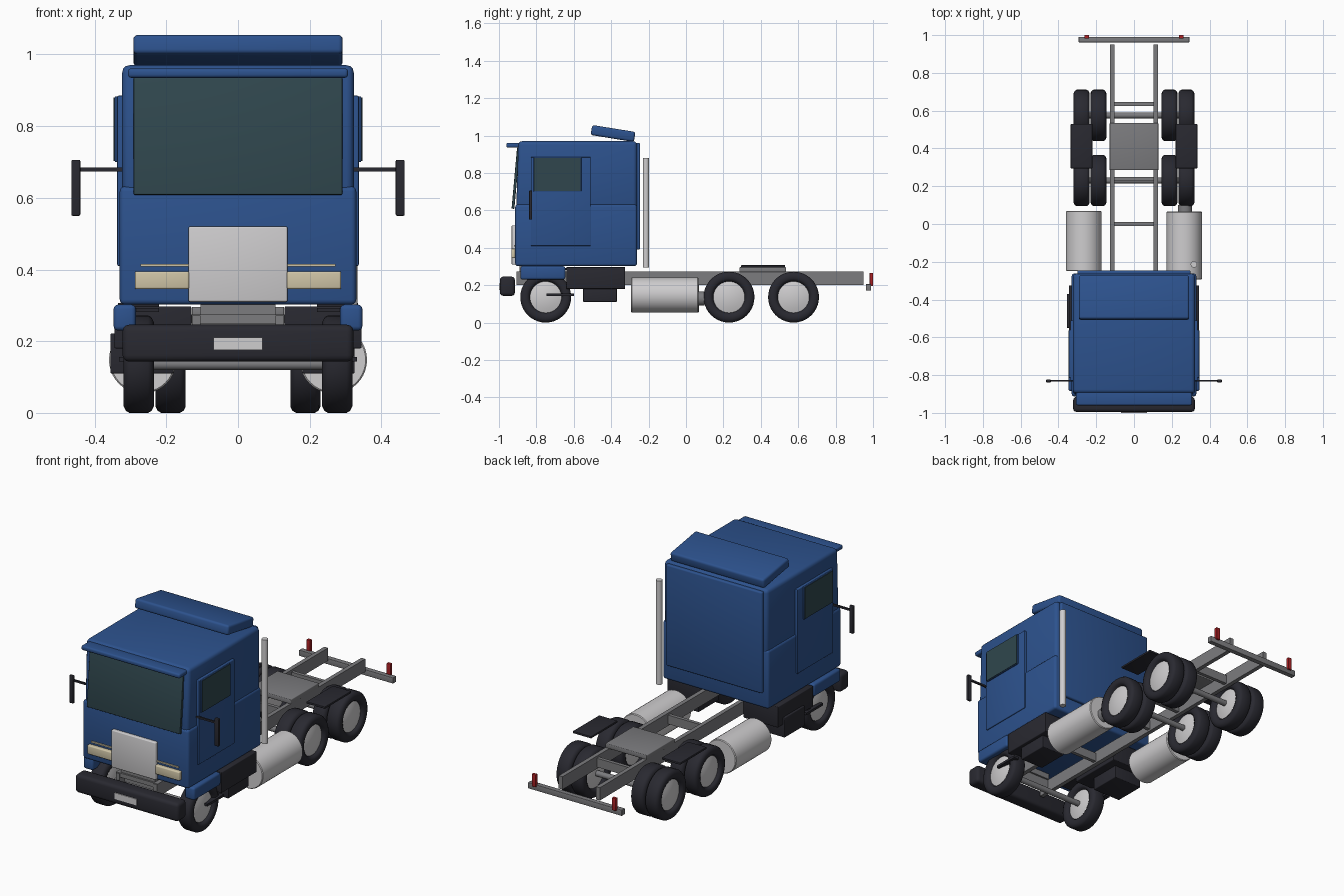
import bpy, bmesh, math
from mathutils import Matrix, Vector

if "Cube" in bpy.data.objects:
    bpy.data.objects.remove(bpy.data.objects["Cube"])


def mat(name, r, g, b):
    m = bpy.data.materials.new(name)
    m.diffuse_color = (r, g, b, 1)
    m.use_nodes = True
    m.node_tree.nodes["Principled BSDF"].inputs["Base Color"].default_value = m.diffuse_color
    return m


BLUE = mat("blue_paint", 0.026, 0.085, 0.27)
DARK = mat("dark_rubber", 0.022, 0.022, 0.03)
GLASS = mat("tinted_glass", 0.029, 0.062, 0.075)
SILVER = mat("silver_metal", 0.62, 0.61, 0.62)
GREY = mat("chassis_grey", 0.2, 0.2, 0.21)
BEIGE = mat("headlight_cream", 0.62, 0.55, 0.38)
RED = mat("red_lamp", 0.4, 0.015, 0.018)


def finish(bm, name, mats):
    bmesh.ops.recalc_face_normals(bm, faces=bm.faces)
    me = bpy.data.meshes.new(name)
    bm.to_mesh(me)
    bm.free()
    for m in mats:
        me.materials.append(m)
    ob = bpy.data.objects.new(name, me)
    bpy.context.collection.objects.link(ob)
    bpy.context.view_layer.objects.active = ob
    ob.select_set(True)
    bpy.ops.object.shade_smooth_by_angle(angle=math.radians(35))
    ob.select_set(False)
    return ob


def box(name, m, x, y, z, bevel=0.0, tilt=0.0, top_shift=0.0):
    """Box from (min, max) ranges; tilt turns it about x, top_shift moves the top front edge in y."""
    c = Vector([(r[0] + r[1]) / 2 for r in (x, y, z)])
    s = [r[1] - r[0] for r in (x, y, z)]
    bm = bmesh.new()
    bmesh.ops.create_cube(bm, size=1)
    for v in bm.verts:
        front_top = v.co.y < 0 and v.co.z > 0
        v.co = Vector([v.co[i] * s[i] for i in range(3)])
        if front_top:
            v.co.y += top_shift
    if bevel:
        bmesh.ops.bevel(bm, geom=bm.edges[:], offset=bevel, segments=3, profile=0.5, affect='EDGES')
    bm.transform(Matrix.Translation(c) @ Matrix.Rotation(tilt, 4, 'X'))
    return finish(bm, name, [m])


def pair(name, m, x, y, z, **kw):
    """Same box on the right and left sides."""
    box("right_" + name, m, x, y, z, **kw)
    box("left_" + name, m, (-x[1], -x[0]), y, z, **kw)


def lathe(name, mats, profile, centre, axis, hub_radius=0.0, n=40):
    """Spin (offset, radius) points about x, y or z; faces inside hub_radius take the second material."""
    bm = bmesh.new()
    rings = []
    for h, r in profile:
        if r == 0:
            rings.append([bm.verts.new((0, 0, h))])
        else:
            rings.append([bm.verts.new((r * math.cos(2 * math.pi * i / n),
                                        r * math.sin(2 * math.pi * i / n), h)) for i in range(n)])
    for k in range(len(rings) - 1):
        a, b = rings[k], rings[k + 1]
        hub = max(profile[k][1], profile[k + 1][1]) <= hub_radius
        for i in range(n):
            vs = []
            for v in (a[i % len(a)], a[(i + 1) % len(a)], b[(i + 1) % len(b)], b[i % len(b)]):
                if v not in vs:
                    vs.append(v)
            bm.faces.new(vs).material_index = 1 if hub else 0
    turn = {'X': Matrix.Rotation(math.pi / 2, 4, 'Y'),
            'Y': Matrix.Rotation(-math.pi / 2, 4, 'X'), 'Z': Matrix.Identity(4)}[axis]
    bm.transform(Matrix.Translation(centre) @ turn)
    return finish(bm, name, mats)


def rod(name, m, r, length, centre, axis, edge=0.0):
    h = length / 2
    if edge:
        prof = [(-h, 0), (-h, r - edge), (-h + edge, r), (h - edge, r), (h, r - edge), (h, 0)]
    else:
        prof = [(-h, 0), (-h, r), (h, r), (h, 0)]
    return lathe(name, [m], prof, centre, axis)


# Cab shell
box("cab_lower", BLUE, (-0.33, 0.33), (-0.913, -0.262), (0.302, 0.632), bevel=0.014)
box("cab_upper", BLUE, (-0.323, 0.323), (-0.908, -0.262), (0.60, 0.97), bevel=0.02, top_shift=0.012)
box("cab_back_panel", BLUE, (-0.30, 0.30), (-0.27, -0.245), (0.39, 0.96), bevel=0.008)
box("roof_fairing", BLUE, (-0.292, 0.292), (-0.507, -0.273), (0.984, 1.038), bevel=0.012, tilt=-0.16)
box("sun_visor", BLUE, (-0.307, 0.307), (-0.96, -0.885), (0.935, 0.961), bevel=0.009)
box("windshield", GLASS, (-0.291, 0.291), (-0.918, -0.903), (0.608, 0.935), bevel=0.003, tilt=-0.09)

# Doors, side windows and cab corner fenders
pair("door", BLUE, (0.30, 0.337), (-0.83, -0.51), (0.41, 0.885), bevel=0.004)
pair("window_frame", BLUE, (0.31, 0.344), (-0.815, -0.56), (0.70, 0.883), bevel=0.003)
pair("side_window", GLASS, (0.341, 0.347), (-0.812, -0.563), (0.703, 0.88))
pair("corner_fender", BLUE, (0.285, 0.347), (-0.885, -0.645), (0.23, 0.302), bevel=0.012)
pair("wheel_arch_plate", DARK, (0.22, 0.325), (-0.86, -0.64), (0.282, 0.292))

# Mirrors
pair("mirror_arm", DARK, (0.32, 0.45), (-0.835, -0.825), (0.674, 0.684))
pair("mirror", DARK, (0.44, 0.465), (-0.839, -0.823), (0.55, 0.706), bevel=0.004)

# Front trim
box("grille", SILVER, (-0.138, 0.138), (-0.932, -0.90), (0.31, 0.52), bevel=0.005)
pair("headlight", BEIGE, (0.136, 0.288), (-0.934, -0.90), (0.345, 0.395), bevel=0.006)
pair("marker_strip", BEIGE, (0.135, 0.272), (-0.92, -0.90), (0.408, 0.416))
box("bumper", DARK, (-0.322, 0.322), (-0.995, -0.915), (0.143, 0.246), bevel=0.018)
box("number_plate", SILVER, (-0.068, 0.068), (-1.0, -0.992), (0.175, 0.21))

# Chassis
pair("frame_rail", GREY, (0.104, 0.128), (-0.905, 0.95), (0.20, 0.272))
for i, y in enumerate((-0.85, -0.45, 0.0, 0.24, 0.635)):
    box(f"cross_member_{i}", GREY, (-0.11, 0.11), (y - 0.01, y + 0.01), (0.21, 0.26))
box("front_support", GREY, (-0.13, 0.13), (-0.90, -0.84), (0.25, 0.274))
box("cab_mount", GREY, (-0.105, 0.105), (-0.89, -0.83), (0.27, 0.31))
box("coupling_plate", GREY, (-0.129, 0.129), (0.285, 0.535), (0.27, 0.296), bevel=0.004)
pair("rear_mudguard", DARK, (0.22, 0.335), (0.295, 0.53), (0.295, 0.307), bevel=0.003)
box("rear_bar", GREY, (-0.293, 0.293), (0.962, 0.99), (0.172, 0.205), bevel=0.002)
pair("tail_lamp", RED, (0.238, 0.262), (0.982, 1.0), (0.195, 0.265), bevel=0.002)

# Side boxes and steps
pair("battery_box", DARK, (0.13, 0.345), (-0.64, -0.325), (0.18, 0.297), bevel=0.004)
box("right_tool_box", DARK, (0.18, 0.325), (-0.55, -0.37), (0.11, 0.185), bevel=0.004)
box("left_tool_box", DARK, (-0.356, -0.18), (-0.55, -0.37), (0.11, 0.222), bevel=0.004)
pair("step", DARK, (0.30, 0.332), (-0.745, -0.60), (0.143, 0.156))

# Fuel tanks and exhaust
rod("right_tank", SILVER, 0.094, 0.36, (0.266, -0.114, 0.148), 'Y', edge=0.004)
rod("left_tank", SILVER, 0.094, 0.32, (-0.266, -0.09, 0.148), 'Y', edge=0.004)
rod("exhaust_outlet", GREY, 0.038, 0.06, (0.27, 0.07, 0.128), 'Y')
rod("exhaust_stack", SILVER, 0.017, 0.585, (0.317, -0.214, 0.588), 'Z')

# Wheels: rounded tyre with a domed hub on both faces
HALF = [(0.038, 0.0), (0.036, 0.03), (0.031, 0.06), (0.024, 0.084), (0.036, 0.09), (0.042, 0.10),
        (0.042, 0.118), (0.036, 0.13), (0.026, 0.136)]
TYRE = HALF + [(-h, r) for h, r in reversed(HALF)]
for side, s in (("right", 1), ("left", -1)):
    for place, x, y in (("front", 0.277, -0.75), ("mid_outer", 0.277, 0.23), ("mid_inner", 0.188, 0.23),
                        ("rear_outer", 0.277, 0.575), ("rear_inner", 0.188, 0.575)):
        lathe(f"{side}_{place}_wheel", [DARK, SILVER], TYRE, (s * x, y, 0.136), 'X', hub_radius=0.085)
for name, y in (("front", -0.75), ("mid", 0.23), ("rear", 0.575)):
    rod(name + "_axle", GREY, 0.016, 0.5, (0, y, 0.136), 'X')
